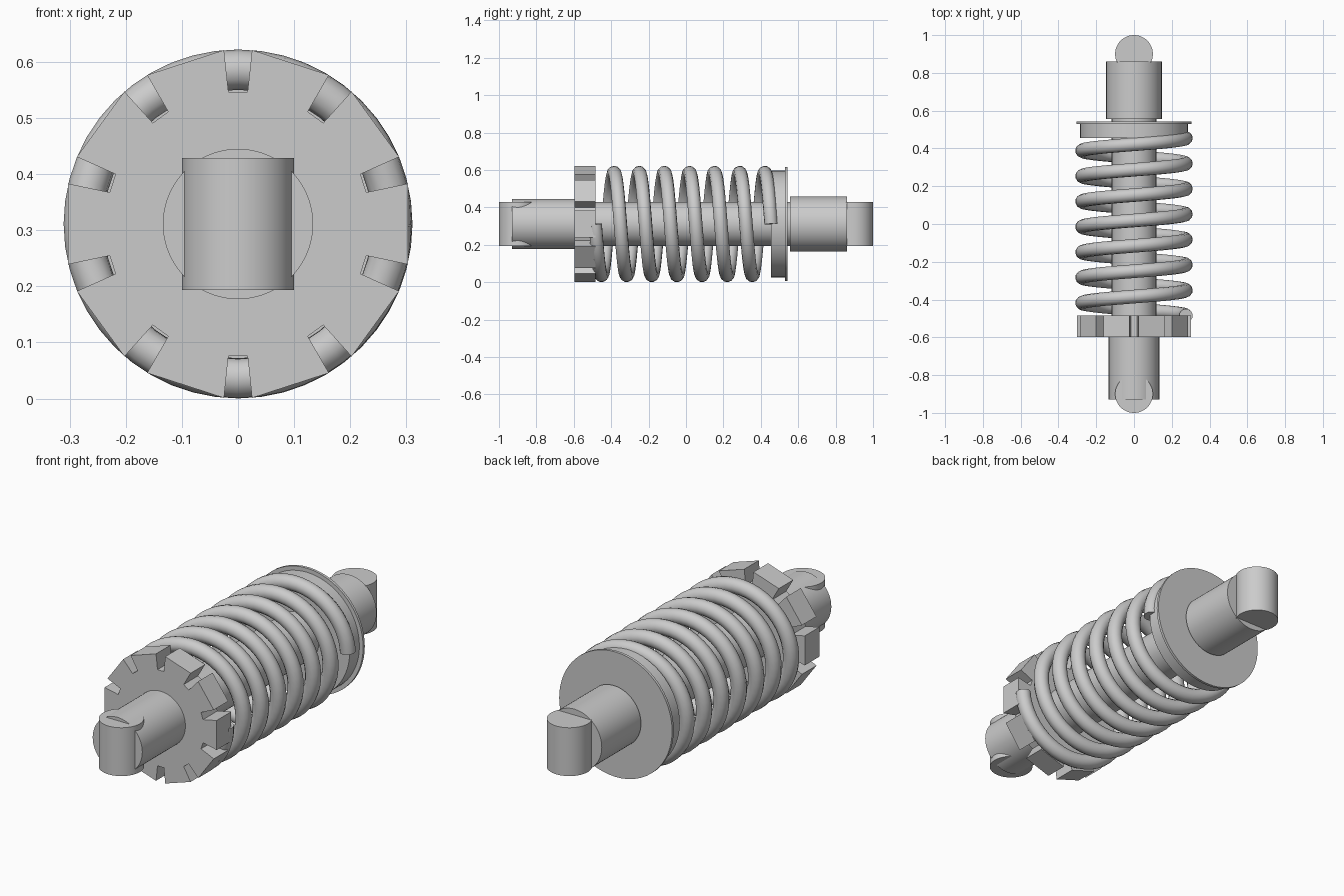
import bpy, bmesh, math
from mathutils import Vector

if "Cube" in bpy.data.objects:
    bpy.data.objects.remove(bpy.data.objects["Cube"], do_unlink=True)

AXIS_Z = 0.311  # height of the long axis

grey = bpy.data.materials.new("plain_grey")
grey.use_nodes = True
grey.diffuse_color = (0.6, 0.6, 0.6, 1)
grey.node_tree.nodes["Principled BSDF"].inputs["Base Color"].default_value = (0.6, 0.6, 0.6, 1)


def finish(obj, name, smooth=True):
    obj.name = name
    obj.data.materials.clear()
    obj.data.materials.append(grey)
    bpy.ops.object.select_all(action="DESELECT")
    obj.select_set(True)
    bpy.context.view_layer.objects.active = obj
    if smooth:
        bpy.ops.object.shade_smooth_by_angle(angle=math.radians(35))
    return obj


def rod(name, radius, y0, y1):
    """Cylinder lying along the long axis."""
    bpy.ops.mesh.primitive_cylinder_add(
        vertices=64, radius=radius, depth=y1 - y0,
        location=(0, (y0 + y1) / 2, AXIS_Z), rotation=(math.pi / 2, 0, 0))
    return finish(bpy.context.object, name)


# Shaft, end sleeves and rear spring seat
rod("inner_shaft", 0.118, -0.6, 0.58)
rod("front_sleeve", 0.134, -0.93, -0.59)
rod("rear_sleeve", 0.147, 0.557, 0.86)
rod("rear_seat", 0.285, 0.455, 0.532)
rod("rear_flange", 0.305, 0.53, 0.543)

# Upright mounting pins at both ends
for name, y in (("front_pin", -0.9), ("rear_pin", 0.9)):
    bpy.ops.mesh.primitive_cylinder_add(vertices=64, radius=0.1, depth=0.236,
                                        location=(0, y, AXIS_Z))
    finish(bpy.context.object, name)

# Notched adjuster collar: ten flats separated by tapered slots
bm = bmesh.new()
ring = []
for k in range(10):
    a = math.pi / 2 + k * math.tau / 10
    out = Vector((math.cos(a), 0, math.sin(a)))
    side = Vector((-math.sin(a), 0, math.cos(a)))
    for r, w in ((0.31, -0.025), (0.235, -0.017), (0.235, 0.017), (0.31, 0.025)):
        p = out * r + side * w
        ring.append(bm.verts.new((p.x, -0.597, p.z + AXIS_Z)))
face = bm.faces.new(ring)
ext = bmesh.ops.extrude_face_region(bm, geom=[face])
bmesh.ops.translate(bm, vec=(0, 0.112, 0),
                    verts=[v for v in ext["geom"] if isinstance(v, bmesh.types.BMVert)])
bmesh.ops.recalc_face_normals(bm, faces=bm.faces)
mesh = bpy.data.meshes.new("adjuster_collar")
bm.to_mesh(mesh)
bm.free()
collar = bpy.data.objects.new("adjuster_collar", mesh)
bpy.context.collection.objects.link(collar)
finish(collar, "adjuster_collar", smooth=False)

# Coil spring: seven turns, both ends on the +x side
TURNS, STEPS = 7, 48
START, END = -0.485, 0.455
curve = bpy.data.curves.new("coil_spring", "CURVE")
curve.dimensions = "3D"
curve.bevel_depth = 0.036
curve.bevel_resolution = 4
curve.use_fill_caps = True
spline = curve.splines.new("POLY")
count = TURNS * STEPS
spline.points.add(count)
for i, pt in enumerate(spline.points):
    a = -math.tau * i / STEPS
    pt.co = (0.275 * math.cos(a), START + (END - START) * i / count,
             AXIS_Z + 0.275 * math.sin(a), 1)
spring = bpy.data.objects.new("coil_spring", curve)
bpy.context.collection.objects.link(spring)
bpy.ops.object.select_all(action="DESELECT")
spring.select_set(True)
bpy.context.view_layer.objects.active = spring
bpy.ops.object.convert(target="MESH")
finish(bpy.context.object, "coil_spring")
